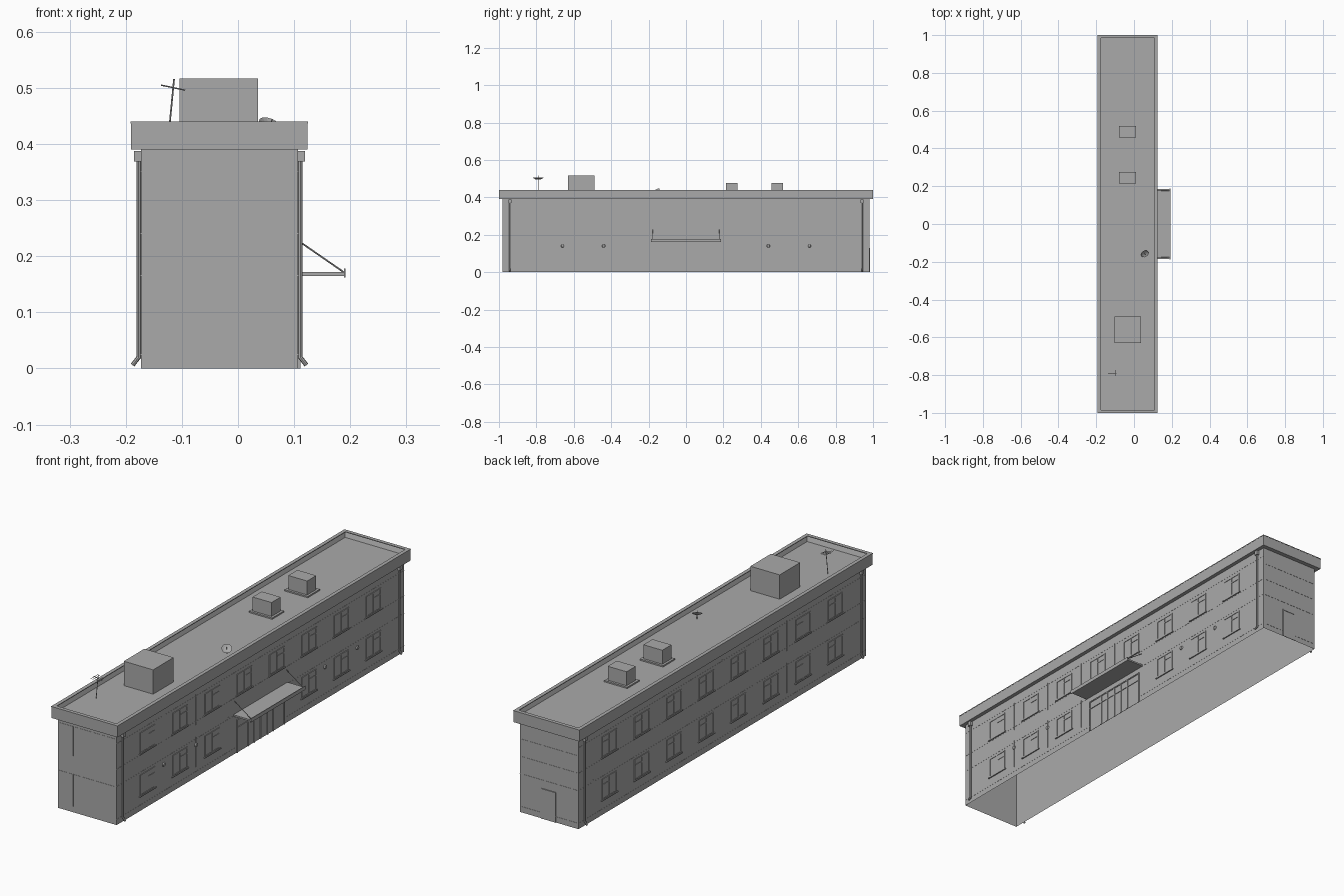
import bpy, bmesh, math
from mathutils import Vector

if "Cube" in bpy.data.objects:
    bpy.data.objects.remove(bpy.data.objects["Cube"])

grey = bpy.data.materials.new("concrete grey")
grey.diffuse_color = (0.4, 0.4, 0.4, 1)
grey.use_nodes = True
grey.node_tree.nodes["Principled BSDF"].inputs["Base Color"].default_value = grey.diffuse_color

X0, X1, Y1, WALL_TOP = -0.173, 0.107, 0.98, 0.39
ROOF_Z = 0.412


def finish(name, bm):
    bmesh.ops.recalc_face_normals(bm, faces=bm.faces)
    me = bpy.data.meshes.new(name)
    bm.to_mesh(me)
    bm.free()
    ob = bpy.data.objects.new(name, me)
    bpy.context.collection.objects.link(ob)
    me.materials.append(grey)
    return ob


def box(bm, x, y, z):
    """Add a box from (min, max) pairs."""
    vs = bmesh.ops.create_cube(bm, size=1)["verts"]
    for v in vs:
        v.co = [(a + b) / 2 + c * (b - a) for (a, b), c in zip((x, y, z), v.co)]
    return vs


def boxes(name, items):
    bm = bmesh.new()
    for it in items:
        box(bm, *it)
    return finish(name, bm)


def rod(bm, a, b, r, sides=6, r2=None):
    a, b = Vector(a), Vector(b)
    vs = bmesh.ops.create_cone(bm, cap_ends=True, segments=sides, radius1=r,
                               radius2=r if r2 is None else r2, depth=(b - a).length)["verts"]
    rot = (b - a).to_track_quat('Z', 'Y')
    for v in vs:
        v.co = rot @ v.co + (a + b) / 2


# walls, open underneath
bm = bmesh.new()
box(bm, (X0, X1), (-Y1, Y1), (0, WALL_TOP))
bmesh.ops.delete(bm, geom=[f for f in bm.faces if abs(f.calc_center_median().z) < 1e-5], context='FACES')
ob = finish("walls", bm)
for p in ob.data.polygons:
    if p.normal.dot(p.center - Vector((-0.033, 0, 0.2))) < 0:
        p.flip()

# flat roof with sunken deck inside the parapet
bm = bmesh.new()
box(bm, (-0.191, 0.124), (-0.999, 0.999), (WALL_TOP, 0.437))
box_top = [f for f in bm.faces if f.calc_center_median().z > 0.43]
bmesh.ops.inset_region(bm, faces=box_top, thickness=0.014)
for v in box_top[0].verts:
    v.co.z = ROOF_Z
finish("roof_parapet", bm)
cx = ((-0.192, 0.125), (-1, 1))
boxes("parapet_cap", [
    ((-0.192, -0.176), (-1, 1), (0.437, 0.44)), ((0.109, 0.125), (-1, 1), (0.437, 0.44)),
    ((-0.176, 0.109), (-1, -0.984), (0.437, 0.44)), ((-0.176, 0.109), (0.984, 1), (0.437, 0.44))])

# windows: thin panes, frame bars and sills on both long sides
W, H, T = 0.1, 0.09, 0.005
WIN_Y = [-0.77 + 0.22 * i for i in range(8)]
panes, frames, sills, joints = [], [], [], []
for wall, s in ((X0, -1), (X1, 1)):
    def out(d):
        return tuple(sorted((wall, wall + s * d)))
    for z0 in (0.065, 0.247):
        for y in WIN_Y:
            if s > 0 and z0 < 0.1 and abs(y) < 0.2:
                continue
            z1, h = z0 + H, W / 2
            panes.append((out(0.001), (y - h, y + h), (z0, z1)))
            for yy in (y - h, y - T / 2, y + h - T):
                frames.append((out(0.003), (yy, yy + T), (z0, z1)))
            for zz, d in ((z0, 0), (z1 - T, 0), (z0 + H * 0.68, W / 2)):
                frames.append((out(0.003), (y - h + d, y + h), (zz, zz + T)))
            sills.append((out(0.005), (y - h - 0.006, y + h + 0.006), (z0 - 0.004, z0)))
            # vertical panel joint beside each window
            joints.append((out(0.0006), (y + 0.109, y + 0.111), (z0 - 0.02, z1 + 0.02)))
    for z in (0.024, 0.165, 0.24, 0.35):
        joints.append((out(0.0006), (-Y1, Y1), (z, z + 0.0015)))

# end walls: panels at the front, door at the back
for z0, z1 in ((0.026, 0.164), (0.242, 0.37)):
    for a, b in ((-0.165, -0.1), (-0.097, 0.03), (0.033, 0.099)):
        joints.append(((a, b), (-Y1 - 0.001, -Y1), (z0, z1)))
for z in (0.024, 0.165, 0.24, 0.315):
    joints.append(((-0.165, 0.098), (Y1, Y1 + 0.001), (z, z + 0.0015)))
boxes("back_door", [((-0.06, -0.003), (Y1, Y1 + 0.002), (0, 0.125)),
                    ((-0.065, -0.06), (Y1, Y1 + 0.004), (0, 0.13)),
                    ((-0.003, 0.002), (Y1, Y1 + 0.004), (0, 0.13)),
                    ((-0.06, -0.003), (Y1, Y1 + 0.004), (0.125, 0.13))])
boxes("window_panes", panes)
boxes("window_frames", frames)
boxes("window_sills", sills)
boxes("wall_panel_joints", joints)

# main entrance under the canopy
ent = [((X1, X1 + 0.001), (-0.16, 0.16), (0, 0.14))]
for y in (-0.16, -0.085, -0.045, 0, 0.045, 0.085, 0.16):
    ent.append(((X1, X1 + 0.004), (y - 0.003, y + 0.003), (0, 0.14)))
for z in (0.105, 0.137):
    ent.append(((X1, X1 + 0.004), (-0.163, 0.163), (z, z + 0.005)))
boxes("entrance_doors", ent)

# canopy with edge trim and stays
boxes("canopy", [((X1, 0.189), (-0.184, 0.184), (0.165, 0.172)),
                 ((0.189, 0.192), (-0.187, 0.187), (0.162, 0.178))])
bm = bmesh.new()
for y in (-0.177, 0.177):
    rod(bm, (X1, y, 0.228), (0.188, y, 0.172), 0.0015)
finish("canopy_stays", bm)

# round wall lamps between the ground floor windows
bm = bmesh.new()
for y in (-0.66, -0.44, 0.44, 0.66):
    rod(bm, (X1, y, 0.14), (X1 + 0.005, y, 0.14), 0.009, 12, 0.007)
finish("wall_lamps", bm)

# downpipes with hopper heads and kicked-out feet
bm = bmesh.new()
for wall, s in ((X0, -1), (X1, 1)):
    for y in (-0.942, 0.942):
        x = wall + s * 0.004
        rod(bm, (x, y, 0.018), (x, y, 0.37), 0.004, 8)
        rod(bm, (x, y, 0.02), (x + s * 0.011, y, 0.006), 0.004, 8)
        box(bm, tuple(sorted((wall, wall + s * 0.012))), (y - 0.008, y + 0.008), (0.369, 0.388))
finish("downpipes", bm)

# roof housings
boxes("stair_housing", [((-0.104, 0.036), (-0.63, -0.49), (ROOF_Z, 0.517))])
vents = []
for y in (0.245, 0.488):
    vents += [((-0.08, 0.01), (y - 0.031, y + 0.031), (ROOF_Z, 0.478)),
              ((-0.09, 0.02), (y - 0.041, y + 0.041), (ROOF_Z, 0.418))]
boxes("roof_vents", vents)

# aerial
bm = bmesh.new()
rod(bm, (-0.124, -0.79, ROOF_Z), (-0.114, -0.79, 0.516), 0.0015)
rod(bm, (-0.137, -0.79, 0.505), (-0.094, -0.79, 0.496), 0.0012)
for i in range(5):
    x = -0.132 + i * 0.008
    rod(bm, (x, -0.79 - 0.028 + i * 0.003, 0.504 - i * 0.0017),
        (x, -0.79 + 0.028 - i * 0.003, 0.504 - i * 0.0017), 0.0009)
finish("roof_aerial", bm)

# satellite dish: shallow bowl spun from an arc, tilted
bm = bmesh.new()
tilt = Vector((0.35, -0.5, 0.8)).to_track_quat('Z', 'Y')
centre = Vector((0.055, -0.155, 0.43))
rings = [[bm.verts.new(centre + tilt @ Vector((r * math.cos(a), r * math.sin(a), r * r * 14)))
          for a in [math.tau * i / 14 for i in range(14)]] for r in (0.003, 0.012, 0.021)]
bm.faces.new(rings[0])
for lo, hi in zip(rings, rings[1:]):
    for i in range(14):
        j = (i + 1) % 14
        bm.faces.new((lo[i], lo[j], hi[j], hi[i]))
rod(bm, (0.055, -0.155, ROOF_Z), centre, 0.002)
rod(bm, centre, centre + tilt @ Vector((0, 0, 0.018)), 0.001)
finish("satellite_dish", bm)
